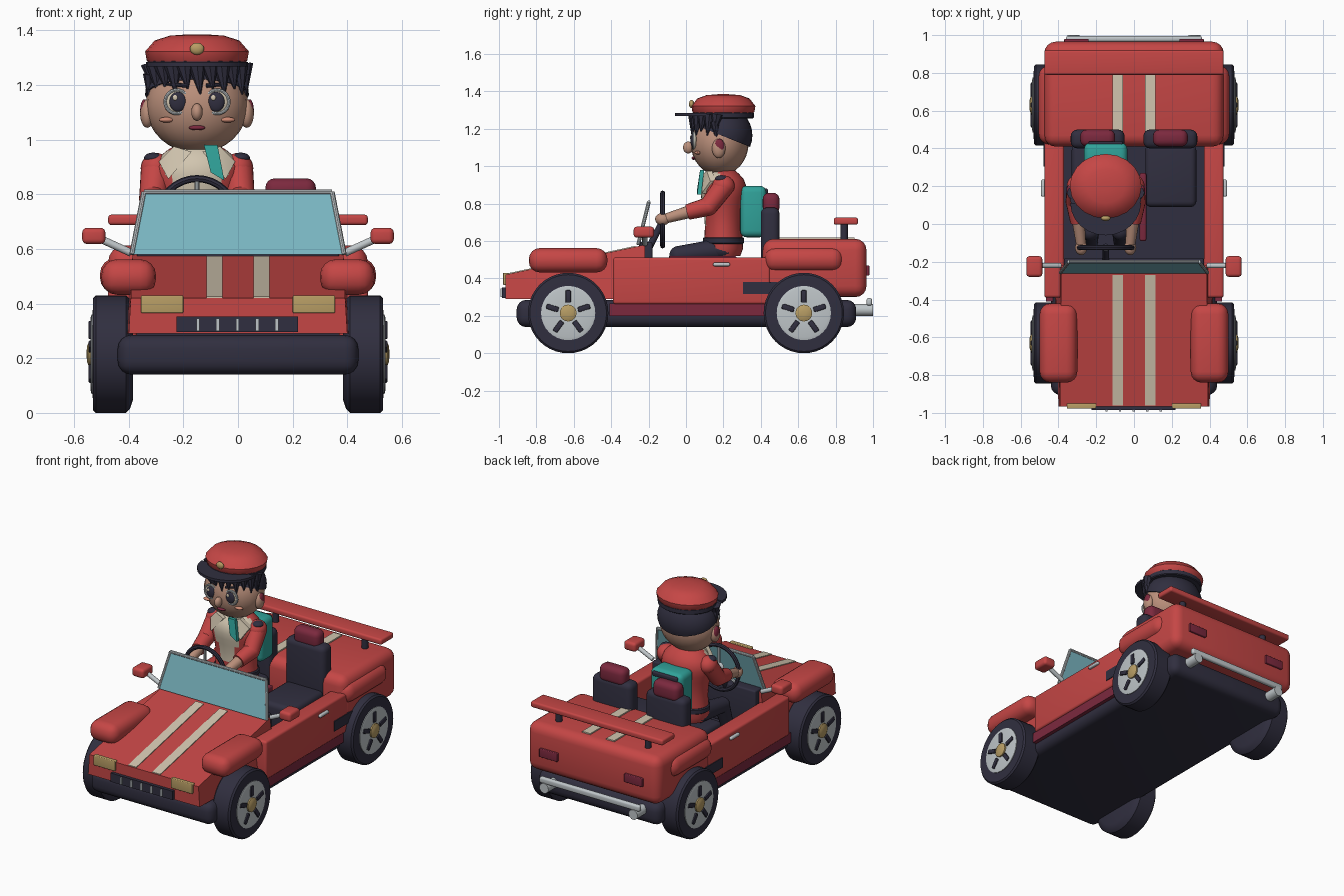
import bpy, bmesh, math
from mathutils import Vector, Matrix

if "Cube" in bpy.data.objects:
    bpy.data.objects.remove(bpy.data.objects["Cube"])

COL = {"red": (0.56, 0.062, 0.06), "navy": (0.03, 0.028, 0.05), "silver": (0.52, 0.56, 0.58),
       "cream": (0.64, 0.56, 0.43), "gold": (0.48, 0.34, 0.13), "maroon": (0.2, 0.022, 0.048),
       "teal": (0.03, 0.36, 0.32), "glass": (0.2, 0.48, 0.55), "skin": (0.5, 0.28, 0.2),
       "blush": (0.6, 0.25, 0.17)}
MAT = {}
for n, c in COL.items():
    MAT[n] = bpy.data.materials.new(n)
    MAT[n].diffuse_color = (*c, 1)


def finish(name, bm, *mats):
    bmesh.ops.recalc_face_normals(bm, faces=bm.faces)
    me = bpy.data.meshes.new(name)
    bm.to_mesh(me)
    bm.free()
    for m in mats:
        me.materials.append(MAT[m])
    ob = bpy.data.objects.new(name, me)
    bpy.context.collection.objects.link(ob)
    return ob


def box(name, mat, x, y, z, bevel=0.0, seg=4):
    """Box from ranges, optionally rounded."""
    bm = bmesh.new()
    bmesh.ops.create_cube(bm, size=1)
    for v in bm.verts:
        for i, (a, b) in enumerate((x, y, z)):
            v.co[i] = (a + b) / 2 + v.co[i] * (b - a)
    if bevel:
        bmesh.ops.bevel(bm, geom=bm.edges[:], offset=bevel, segments=seg, profile=0.5, affect='EDGES')
    return finish(name, bm, mat)


def ball(name, mat, c, r, cut=None):
    """Ellipsoid; cut = (point, normal) removes the part the normal points to."""
    bm = bmesh.new()
    bmesh.ops.create_uvsphere(bm, u_segments=24, v_segments=16, radius=1,
                              matrix=Matrix.Translation(c) @ Matrix.Diagonal((*r, 1)))
    if cut:
        bmesh.ops.bisect_plane(bm, geom=bm.verts[:] + bm.edges[:] + bm.faces[:],
                               plane_co=cut[0], plane_no=cut[1], clear_outer=True)
        bmesh.ops.holes_fill(bm, edges=[e for e in bm.edges if e.is_boundary], sides=0)
    return finish(name, bm, mat)


def rod(name, mat, a, b, r1, r2=None, seg=16):
    """Cylinder or cone between two points."""
    a, b = Vector(a), Vector(b)
    d = b - a
    m = Matrix.Translation((a + b) / 2) @ d.to_track_quat('Z', 'Y').to_matrix().to_4x4()
    bm = bmesh.new()
    bmesh.ops.create_cone(bm, cap_ends=True, segments=seg, radius1=r1,
                          radius2=r1 if r2 is None else r2, depth=d.length, matrix=m)
    return finish(name, bm, mat)


def hull(name, mat, pts):
    bm = bmesh.new()
    for p in pts:
        bm.verts.new(p)
    bmesh.ops.convex_hull(bm, input=bm.verts[:])
    return finish(name, bm, mat)


def lathe(prof, seg, m):
    """Revolve (radius, height) points about z, then transform."""
    bm = bmesh.new()
    rings = [[bm.verts.new(m @ Vector((r * math.cos(k * math.tau / seg), r * math.sin(k * math.tau / seg), h)))
              for k in range(seg)] for r, h in prof]
    for p, q in zip(rings, rings[1:]):
        for k in range(seg):
            bm.faces.new((p[k], p[k - 1], q[k - 1], q[k]))
    bm.faces.new(rings[0])
    bm.faces.new(rings[-1])
    return bm


def ring(name, mat, c, R, r, seg=32):
    """Torus standing upright and facing the front."""
    prof = [(R + r * math.cos(a), r * math.sin(a)) for a in [k * math.tau / 8 for k in range(9)]]
    bm = lathe(prof, seg, Matrix.Translation(c) @ Matrix.Rotation(math.pi / 2, 4, 'X'))
    bmesh.ops.delete(bm, geom=[f for f in bm.faces if len(f.verts) > 4], context='FACES_ONLY')
    bmesh.ops.remove_doubles(bm, verts=bm.verts, dist=1e-5)
    return finish(name, bm, mat)


def hood_z(y):
    return 0.42 + (y + 0.965) * 0.215


# ---- car body
box("chassis", "navy", (-.44, .44), (-.905, .91), (.14, .285), .05)
hull("hood", "red", [(s * x, y, z) for s in (-1, 1) for x, y, z in
                     ((.40, -.965, .29), (.392, -.965, .42), (.42, -.22, .29), (.385, -.22, .58))])
box("rear_body", "red", (-.475, .475), (.41, .965), (.3, .612), .06)
box("cabin_floor", "navy", (-.38, .38), (-.22, .45), (.27, .34))
box("dashboard", "navy", (-.37, .37), (-.25, -.18), (.34, .595), .01)
box("console", "maroon", (.03, .065), (-.09, .27), (.33, .52), .01)
box("grille", "navy", (-.225, .22), (-.985, -.955), (.295, .352))
for k in range(5):
    box("grille_bar", "silver", (-.152 + .072 * k, -.14 + .072 * k), (-.992, -.98), (.3, .345))
for s in (-1, 1):
    def sx(a, b):
        return tuple(sorted((s * a, s * b)))
    box("door_panel", "red", sx(.37, .475), (-.39, .45), (.262, .512), .015)
    box("sill", "maroon", sx(.3, .465), (-.41, .45), (.2, .265))
    box("front_fender", "red", sx(.3, .5), (-.84, -.42), (.432, .562), .058)
    box("rear_fender", "red", sx(.37, .505), (.42, .84), (.437, .567), .058)
    box("door_handle", "silver", sx(.47, .492), (.145, .235), (.465, .485), .008)
    box("side_vent", "navy", sx(.47, .48), (.305, .49), (.317, .382))
    box("headlight", "gold", sx(.2, .355), (-.978, -.95), (.365, .43), .005)
    box("tail_light", "maroon", sx(.24, .37), (.955, .98), (.415, .47), .005)
    # racing stripes
    hull("hood_stripe", "cream", [(s * x, y, hood_z(y) + d) for x in (.057, .115)
                                  for y in (-.962, -.27) for d in (-.004, .005)])
    box("deck_stripe", "cream", sx(.057, .115), (.44, .9), (.612, .62))
    # mirrors
    rod("mirror_arm", "silver", (s * .39, -.22, .585), (s * .5, -.22, .635), .014)
    box("mirror", "red", sx(.485, .57), (-.28, -.17), (.618, .677), .018)
    # spoiler posts and exhausts
    rod("spoiler_post", "navy", (s * .32, .845, .6), (s * .32, .845, .695), .02)
    rod("exhaust", "silver", (s * .32, .88, .232), (s * .32, 1, .232), .032)
    # seats
    box("seat_cushion", "navy", sx(.06, .33), (.09, .42), (.33, .5), .03)
    box("seat_back", "navy", sx(.05, .335), (.4, .5), (.36, .78), .035)
    box("headrest", "maroon", sx(.1, .285), (.41, .5), (.745, .858), .035)
    # wheels
    for y in (-.63, .63):
        m = Matrix.Translation((0, y, .215)) @ Matrix.Rotation(s * math.pi / 2, 4, 'Y')
        finish("tyre", lathe([(.17, .385), (.2, .395), (.215, .41), (.215, .52), (.205, .53), (.14, .532)], 40, m), "navy")
        finish("wheel_disc", lathe([(.145, .5), (.145, .536), (.13, .54), (.04, .536)], 32, m), "silver")
        finish("hub_cap", lathe([(.045, .53), (.045, .545), (.03, .552), (.01, .554)], 20, m), "gold")
        for k in range(5):
            ob = box("wheel_slot", "navy", (.53, .547), (-.014, .014), (.055, .122), .005, 2)
            ob.data.transform(Matrix.Translation((0, y, .215)) @ Matrix.Diagonal((s, 1, 1, 1))
                              @ Matrix.Rotation(k * math.tau / 5, 4, 'X'))
            if s < 0:
                ob.data.flip_normals()
box("spoiler", "red", (-.475, .475), (.79, .92), (.687, .725), .012)
box("rear_bumper", "silver", (-.36, .36), (.965, .995), (.255, .295), .012)

# ---- windshield with frame
hull("windshield", "glass", [(s * x, y + d, z) for s in (-1, 1) for d in (0, .012)
                             for x, y, z in ((.385, -.262, .58), (.342, -.205, .805))])
frame = [(-.388, -.256, .58), (-.344, -.199, .807), (.344, -.199, .807), (.388, -.256, .58)]
for a, b in zip(frame, frame[1:]):
    rod("windshield_frame", "silver", a, b, .01, seg=10)

# ---- steering wheel
CX = -.15
ring("steering_wheel", "navy", (CX, -.125, .715), .142, .013)
rod("steering_column", "navy", (CX, -.2, .56), (CX, -.12, .715), .018)
ball("steering_hub", "silver", (CX, -.125, .715), (.035, .015, .035))
for a in (90, 210, 330):
    rod("steering_spoke", "silver", (CX, -.125, .715),
        (CX + .14 * math.cos(math.radians(a)), -.125, .715 + .14 * math.sin(math.radians(a))), .009, seg=8)

# ---- driver torso: jacket with a shirt front
prof = [(.12, .52), (.14, .56), (.135, .62), (.132, .68), (.137, .74), (.148, .79), (.158, .83),
        (.165, .87), (.16, .9), (.145, .93), (.11, .96), (.07, .985)]
bm = lathe(prof, 32, Matrix.Translation((CX, .2, 0)) @ Matrix.Diagonal((1, .75, 1, 1)))
for f in bm.faces:
    c = f.calc_center_median()
    if c.y < .175 and c.z > .66 and abs(c.x - CX) < .02 + (c.z - .66) * .42:
        f.material_index = 1
finish("jacket", bm, "red", "cream")
finish("belt", lathe([(.138, .585), (.145, .59), (.145, .615), (.138, .62)], 32,
                     Matrix.Translation((CX, .2, 0)) @ Matrix.Diagonal((1, .76, 1, 1))), "navy")
rod("neck", "skin", (CX, .19, .94), (CX, .19, 1.02), .06)
hull("scarf", "teal", [(x, y + d, z) for d in (0, .022) for x, y, z in
                       ((-.125, .075, .98), (-.075, .075, .98), (-.1, .06, .88), (-.05, .06, .85))])
box("backpack", "teal", (-.265, -.035), (.29, .43), (.62, .895), .035)
box("backpack_strap", "navy", (-.24, -.06), (.385, .438), (.85, .88), .008)
for s in (-1, 1):
    X = lambda d: CX + s * d
    hull("collar", "cream", [(X(a), y + d, z) for d in (0, .03) for a, y, z in
                             ((.02, .09, .955), (.085, .11, .975), (.14, .13, .92), (.105, .085, .855))])
    # arms
    ball("shoulder", "red", (X(.15), .2, .895), (.056, .06, .056))
    rod("upper_sleeve", "red", (X(.15), .2, .89), (X(.162), .12, .785), .056, .05)
    ball("elbow", "red", (X(.162), .12, .785), (.05, .05, .05))
    rod("lower_sleeve", "red", (X(.162), .12, .785), (X(.145), .01, .755), .05, .042)
    rod("forearm", "skin", (X(.145), .02, .757), (X(.13), -.11, .72), .034, .026)
    ball("hand", "skin", (X(.13), -.125, .717), (.032, .04, .033))
    ball("shoulder_patch", "navy", (X(.16), .19, .932), (.034, .035, .02))
    # legs
    ball("hip", "navy", (X(.07), .19, .555), (.065, .08, .055))
    rod("thigh", "navy", (X(.07), .19, .555), (X(.08), -.04, .525), .06, .048)
    ball("knee", "navy", (X(.08), -.04, .525), (.048, .048, .048))
    rod("shin", "navy", (X(.08), -.04, .525), (X(.08), -.1, .36), .046, .038)
    # face details
    ball("ear", "skin", (X(.182), .175, 1.095), (.026, .036, .052))
    ball("ear_cover", "maroon", (X(.193), .178, 1.105), (.015, .027, .042))
    ball("eye_white", "cream", (X(.074), .046, 1.138), (.043, .014, .046))
    ring("eye_rim", "silver", (X(.074), .04, 1.138), .043, .006, 24)
    ball("iris", "navy", (X(.07), .036, 1.138), (.031, .012, .036))
    ball("eye_glint", "cream", (X(.07) - .01, .025, 1.153), (.009, .004, .01))
    rod("eyebrow", "navy", (X(.035), .036, 1.197), (X(.11), .062, 1.203), .008, .005, 8)
    ball("cheek", "blush", (X(.112), .062, 1.072), (.028, .016, .01))

# ---- head, hair and cap
ball("head", "skin", (CX, .18, 1.125), (.187, .155, .175))
ball("nose", "skin", (CX, .012, 1.1), (.021, .028, .032))
ball("mouth", "maroon", (CX, .042, 1.043), (.03, .012, .009))
ball("hair", "navy", (CX, .195, 1.165), (.19, .16, .16), ((CX, .1, 1.2), (0, -.4, -1)))
for k in range(11):
    a = math.radians(-75 + 15 * k)
    px, py = CX + .178 * math.sin(a), .195 - .163 * math.cos(a)
    rod("fringe", "navy", (px, py + .012, 1.275), (px + .012, py, 1.185 - .02 * (k % 2)), .034, .003, 8)
    if k in (0, 10):
        rod("sideburn", "navy", (px, py, 1.24), (px, py + .015, 1.13), .026, .004, 8)
m = Matrix.Translation((CX, .2, 0)) @ Matrix.Diagonal((1, .9, 1, 1))
finish("cap_band", lathe([(.175, 1.255), (.181, 1.26), (.181, 1.285), (.175, 1.29)], 24, m), "navy")
finish("cap", lathe([(.172, 1.278), (.184, 1.29), (.19, 1.322), (.155, 1.362), (.1, 1.38), (.03, 1.385)], 20, m), "red")
arc = [math.radians(180 + 15 * k) for k in range(13)]
hull("cap_brim", "navy", [(CX + .187 * math.cos(a), .11 + .17 * math.sin(a), z)
                          for a in arc for z in (1.268, 1.284)])
ball("cap_badge", "gold", (CX, .03, 1.332), (.026, .014, .022))

# ---- smooth shading with sharp edges kept
bpy.ops.object.select_all(action='SELECT')
bpy.context.view_layer.objects.active = bpy.context.collection.objects[0]
bpy.ops.object.shade_smooth_by_angle(angle=math.radians(35))

for m in bpy.data.materials:
    if m.users and not m.is_grease_pencil:
        m.use_nodes = True
        m.node_tree.nodes["Principled BSDF"].inputs["Base Color"].default_value = m.diffuse_color
